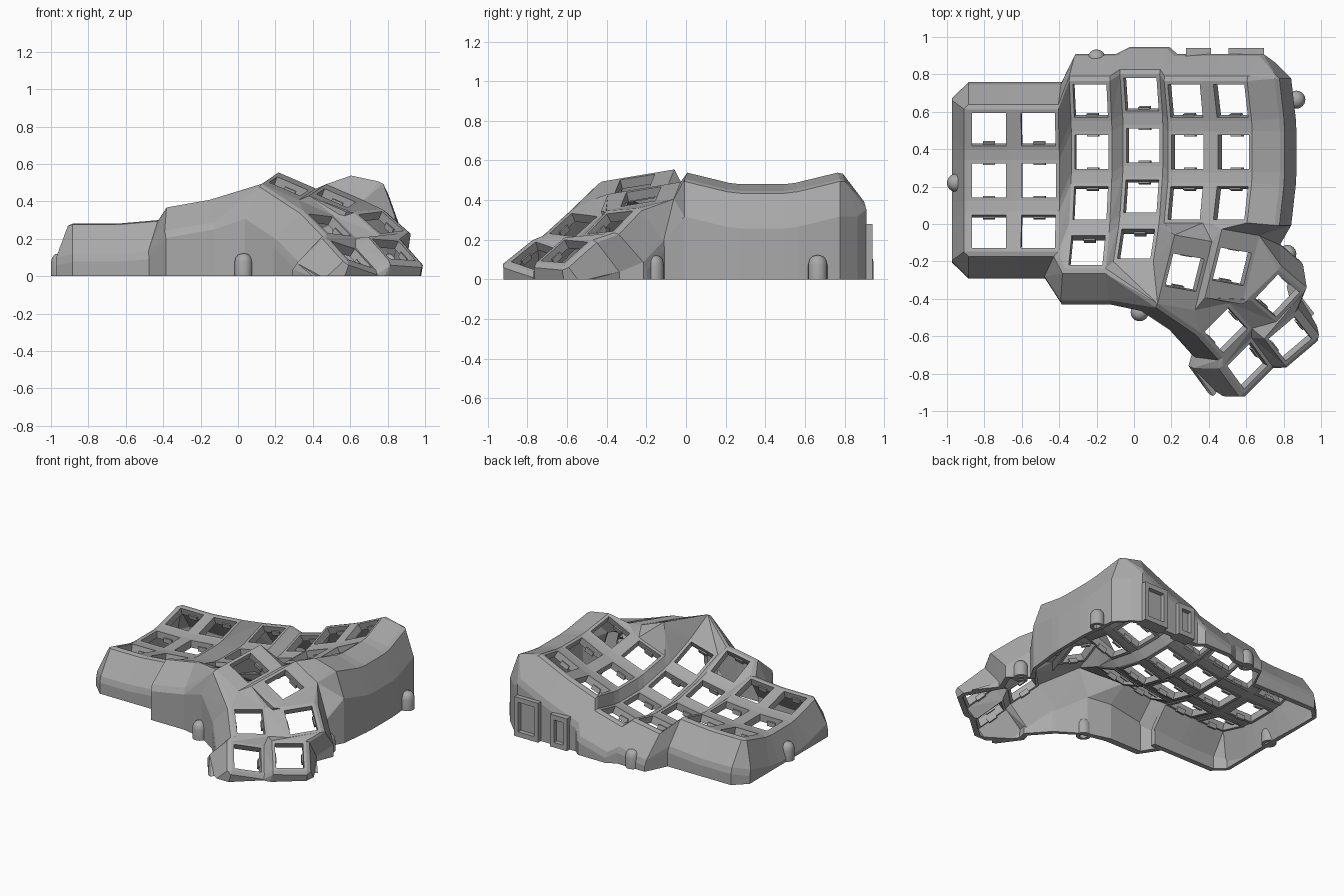
import bpy, bmesh, math
from mathutils import Matrix, Vector

cube = bpy.data.objects.get("Cube")
if cube:
    bpy.data.objects.remove(cube)

grey = bpy.data.materials.new("case_grey")
grey.use_nodes = True
grey.diffuse_color = (0.4, 0.4, 0.4, 1)
grey.node_tree.nodes["Principled BSDF"].inputs["Base Color"].default_value = (0.4, 0.4, 0.4, 1)

# Layout is in millimetres for one hand, then mirrored and scaled to units
SCALE = 1 / 79
FINAL = Matrix.Translation((0.046, 0.385, 0)) @ Matrix.Diagonal((-SCALE, SCALE, SCALE, 1))
UNITS = FINAL.inverted()
COLS, HALF, TALL, HOLE = 6, 8.7, 15.13, 7.2
ROW_R, COL_R = 87.18, 244.8


def move(x, y, z):
    return Matrix.Translation((x, y, z))


def turn(deg, axis):
    return Matrix.Rotation(math.radians(deg), 4, axis)


def key_place(c, r):
    offset = (0, 2.82, -4.5) if c == 2 else (0, -12, 5.64) if c >= 4 else (0, 0, 0)
    return (move(0, 0, 16) @ turn(15, 'Y') @ move(*offset)
            @ move(0, 0, COL_R) @ turn(5 * (2 - c), 'Y') @ move(0, 0, ROW_R - COL_R)
            @ turn(15 * (1 - r), 'X') @ move(0, 0, -ROW_R))


# Places: finger keys by column and row, thumb keys by name, side rim posts a/b by row
keys = [f"{c}{r}" for c in range(COLS) for r in range(4) if r < 3 or c in (2, 3)]
places = {f"{c}{r}": key_place(c, r) for c in range(COLS) for r in range(4)}
origin = places["12"] @ Vector((HALF, -HALF, 0)) + Vector((6, -3, 7))
thumbs = {
    "tr": (10, -23, 10, -12, -16, 3), "tl": (10, -23, 10, -32, -13.5, -2),
    "mr": (-6, -34, 48, -29, -40, -13), "ml": (6, -34, 40, -51, -25, -12),
    "br": (-16, -33, 54, -37.8, -55.3, -25.3), "bl": (-4, -35, 52, -56.3, -43.3, -23.5),
}
for name, (rx, ry, rz, x, y, z) in thumbs.items():
    places[name] = (move(*(origin + Vector((x, y, z))))
                    @ turn(rz, 'Z') @ turn(ry, 'Y') @ turn(rx, 'X'))
for r in range(3):
    for tag, side in (("a", 1), ("b", -1)):
        p = places[f"0{r}"] @ Vector((-HALF, side * HALF, 0))
        places[f"{tag}{r}"] = move(p.x - 10, p.y, p.z - 3)

corners = {"oo": (0, 0)}
for v, sy in (("t", 1), ("b", -1)):
    for h, sx in (("l", -1), ("r", 1)):
        corners[v + h] = (sx * HALF, sy * HALF)
        corners[(v + h).upper()] = (sx * HALF, sy * TALL)

parts = {}


def convex(points):
    bm = bmesh.new()
    for p in points:
        bm.verts.new(p)
    bmesh.ops.remove_doubles(bm, verts=bm.verts[:], dist=0.0005)
    if len(bm.verts) > 3:
        bmesh.ops.convex_hull(bm, input=bm.verts[:])
    loose = [v for v in bm.verts if not v.link_faces]
    bmesh.ops.delete(bm, geom=loose, context='VERTS')
    return bm


def hull(part, points):
    """Add a convex solid to a part, trimmed at the floor."""
    if max(p.z for p in points) < 0.01:
        return
    bm = convex(points)
    if min(p.z for p in points) < -0.001:
        bmesh.ops.bisect_plane(bm, geom=bm.verts[:] + bm.edges[:] + bm.faces[:],
                               plane_co=(0, 0, 0), plane_no=(0, 0, 1), clear_inner=True)
        rest = [v.co.copy() for v in bm.verts]
        bm.free()
        if len(rest) < 4:
            return
        bm = convex(rest)
    bmesh.ops.dissolve_limit(bm, angle_limit=0.002, verts=bm.verts[:], edges=bm.edges[:])
    bm.transform(FINAL)
    bmesh.ops.recalc_face_normals(bm, faces=bm.faces[:])
    mesh = bpy.data.meshes.new("piece")
    bm.to_mesh(mesh)
    bm.free()
    parts.setdefault(part, bmesh.new()).from_mesh(mesh)
    bpy.data.meshes.remove(mesh)


def box(part, m, xs, ys, zs):
    hull(part, [m @ Vector((x, y, z)) for x in xs for y in ys for z in zs])


def frame(part, m, hx, hy, ox, oy, z0, z1):
    for s in (-1, 1):
        box(part, m, (s * hx, s * ox), (-oy, oy), (z0, z1))
        box(part, m, (-hx, hx), (s * hy, s * oy), (z0, z1))


def post(tok, dx=0, dy=0, dz=0):
    cx, cy = corners[tok[2:]]
    return [places[tok[:2]] @ Vector((cx + dx, cy + dy, z + dz)) for z in (0.5, 4)]


def strip(part, text):
    toks = text.split()
    for trio in zip(toks, toks[1:], toks[2:]):
        hull(part, sum((post(t) for t in trio), []))


def rim(tok, dx, dy):
    return [post(tok), post(tok, 2 * dx, 2 * dy, -1),
            post(tok, 5 * dx, 5 * dy, -15), post(tok, 7 * dx, 7 * dy, -15)]


def to_floor(points):
    hull("case_walls", points + [Vector((p.x, p.y, 0)) for p in points])


def wall(a, ax, ay, b, bx, by):
    p, q = rim(a, ax, ay), rim(b, bx, by)
    hull("case_walls", sum(p + q, []))
    to_floor(p[2] + p[3] + q[2] + q[3])


# Switch plates with small clip tabs
for name in keys + list(thumbs):
    part = "thumb_plates" if name in thumbs else "finger_plates"
    m = places[name]
    frame(part, m, HOLE, HOLE, HALF, HALF, 0, 4)
    for s in (-1, 1):
        box(part, m, (-2.5, 2.5), (s * 6.5, s * 8), (-1, 1.5))
        if name in ("tr", "tl"):
            box(part, m, (-HALF, HALF), (s * HALF, s * TALL), (0.5, 4))

# Webbing between finger keys
for c in range(COLS):
    for r in range(3):
        n = c + 1
        if n < COLS:
            strip("finger_web", f"{n}{r}tl {c}{r}tr {n}{r}bl {c}{r}br")
        if r < 2:
            strip("finger_web", f"{c}{r}bl {c}{r}br {c}{r+1}tl {c}{r+1}tr")
            if n < COLS:
                strip("finger_web", f"{c}{r}br {c}{r+1}tr {n}{r}bl {n}{r+1}tl")
strip("finger_web", "12br 23tl 22bl 23tr 22br 32bl")
strip("finger_web", "33tr 33br 42bl")

# Webbing of the thumb cluster
for text in ("tlTR tlBR trTL trBL", "brtr brbr mrtl mrbl", "bltr blbr mltl mlbl",
             "brtl blbl brtr blbr mrtl mlbl mrtr mlbr",
             "tlTL mltr tlBL mlbr tlBR mrtr trBL mrbr trBR",
             "tlTL 02bl tlTR 02br trTL 12bl trTR 12br 23tl 23bl trTR 23bl trBR 23br "
             "33bl 23tr 33tl 32bl 33tr 32br 42bl"):
    strip("thumb_web", text)

# Outer side wall and back wall
wall("50tr", 0, 1, "50tr", 1, 0)
wall("52br", 0, -1, "52br", 1, 0)
for r in range(3):
    wall(f"5{r}tr", 1, 0, f"5{r}br", 1, 0)
    if r:
        wall(f"5{r-1}br", 1, 0, f"5{r}tr", 1, 0)
for c in range(COLS):
    wall(f"{c}0tl", 0, 1, f"{c}0tr", 0, 1)
    if c:
        wall(f"{c}0tl", 0, 1, f"{c-1}0tr", 0, 1)

# Inner side wall with its sloping shoulder
for r in range(3):
    wall(f"a{r}oo", -1, 0, f"b{r}oo", -1, 0)
    strip("inner_shoulder", f"0{r}tl 0{r}bl a{r}oo b{r}oo")
    if r:
        wall(f"b{r-1}oo", -1, 0, f"a{r}oo", -1, 0)
        strip("inner_shoulder", f"0{r}tl 0{r-1}bl a{r}oo b{r-1}oo")
wall("00tl", 0, 1, "a0oo", 0, 1)
wall("a0oo", 0, 1, "a0oo", -1, 0)

# Front wall
wall("33bl", 0, -1, "33br", 0.5, -1)
wall("33br", 0.5, -1, "42bl", 1, -1)
for c in (4, 5):
    wall(f"{c}2bl", 0, -1, f"{c}2br", 0, -1)
wall("52bl", 0, -1, "42br", 0, -1)

# Walls around the thumb cluster
for spec in (("mrbr", 0, -1, "trBR", 0, -1), ("mrbr", 0, -1, "mrbl", 0, -1),
             ("brbr", 0, -1, "brbl", 0, -1), ("mltr", -0.3, 1, "mltl", 0, 1),
             ("bltr", 0, 1, "bltl", 0, 1), ("brtl", -1, 0, "brbl", -1, 0),
             ("bltl", -1, 0, "blbl", -1, 0), ("brbl", -1, 0, "brbl", 0, -1),
             ("bltl", -1, 0, "bltl", 0, 1), ("mrbl", 0, -1, "brbr", 0, -1),
             ("mltl", 0, 1, "bltr", 0, 1), ("blbl", -1, 0, "brtl", -1, 0),
             ("trBR", 0, -1, "33bl", 0, -1)):
    wall(*spec)

# Joint between inner side wall and thumb cluster
a, b, tip = rim("b2oo", -1, 0), rim("mltr", -0.3, 1), post("tlTL")
to_floor(a[2] + a[3] + b[2] + b[3])
hull("case_walls", a[2] + a[3] + b[2] + b[3] + tip)
hull("case_walls", sum(a, []) + tip)
hull("case_walls", a[0] + a[1] + post("02bl") + tip)
hull("case_walls", sum(b, []) + tip)

# Connector sockets on the back
for x, w, h in ((0.6, 0.094, 0.14), (0.345, 0.066, 0.115)):
    m = UNITS @ move(x, 0.942, h) @ turn(90, 'X')
    frame("port_frames", m, w - 0.03, h - 0.035, w, h, 0, 0.09)

for name, bm in parts.items():
    mesh = bpy.data.meshes.new(name)
    bm.to_mesh(mesh)
    bm.free()
    mesh.materials.append(grey)
    bpy.context.collection.objects.link(bpy.data.objects.new(name, mesh))

# Domed screw posts with a blind hole underneath
bm = bmesh.new()
profile = [(0, .09), (.026, .09), (.026, 0), (.048, 0), (.048, .075),
           (.042, .099), (.028, .116), (0, .123)]
verts = [bm.verts.new((r, 0, z)) for r, z in profile]
edges = [bm.edges.new(pair) for pair in zip(verts, verts[1:])]
bmesh.ops.spin(bm, geom=verts + edges, cent=(0, 0, 0), axis=(0, 0, 1),
               angle=math.tau, steps=24)
bmesh.ops.remove_doubles(bm, verts=bm.verts[:], dist=0.0001)
bmesh.ops.recalc_face_normals(bm, faces=bm.faces[:])
mesh = bpy.data.meshes.new("screw_post")
bm.to_mesh(mesh)
bm.free()
mesh.materials.append(grey)
for i, (x, y) in enumerate(((-.952, .22), (-.2, .885), (.868, .665), (.03, -.472), (.82, -.16))):
    ob = bpy.data.objects.new(f"screw_post_{i + 1}", mesh)
    ob.location = (x, y, 0)
    bpy.context.collection.objects.link(ob)
    if i == 0:
        bpy.context.view_layer.objects.active = ob
        ob.select_set(True)
        bpy.ops.object.shade_smooth_by_angle(angle=math.radians(40))
